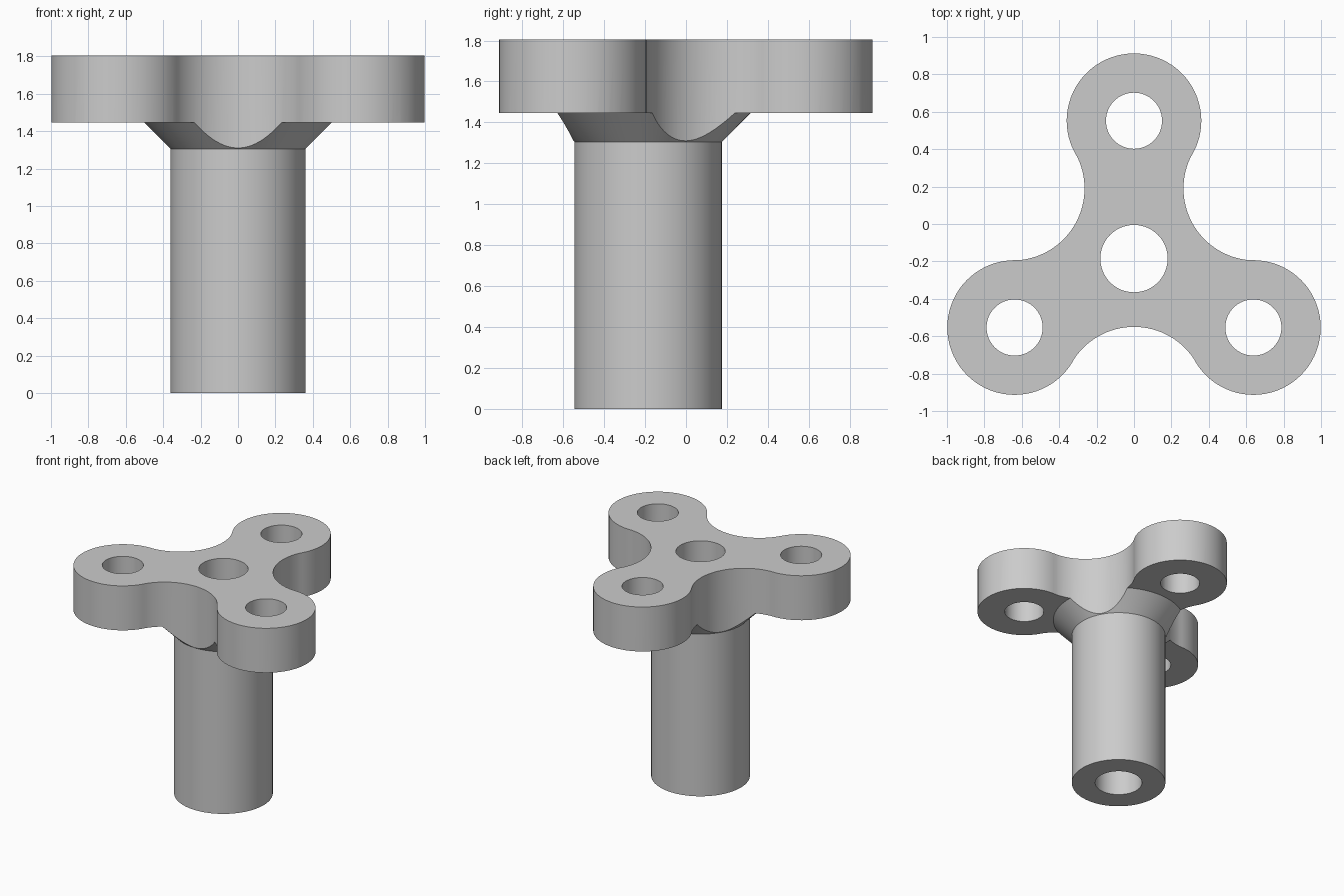
import bpy, bmesh
from math import sin, cos, pi, radians
from mathutils import Vector

if "Cube" in bpy.data.objects:
    bpy.data.objects.remove(bpy.data.objects["Cube"], do_unlink=True)

HUB = Vector((0, -0.185, 0))
ARM, LOBE, FILLET = 0.737, 0.36, 0.385     # arm length, lobe and valley radii
VALLEY = 0.365 + FILLET                    # distance to the valley circle centres
TOP, PLATE_BASE, STEM_TOP = 1.805, 1.447, 1.305


def polar(radius, angle):
    return Vector((radius * cos(angle), radius * sin(angle), 0))


def new_object(name, bm):
    bmesh.ops.recalc_face_normals(bm, faces=bm.faces)
    mesh = bpy.data.meshes.new(name)
    bm.to_mesh(mesh)
    bm.free()
    obj = bpy.data.objects.new(name, mesh)
    bpy.context.collection.objects.link(obj)
    return obj


def extrude_outline(name, points, z0, z1):
    bm = bmesh.new()
    face = bm.faces.new([bm.verts.new((p.x, p.y, z0)) for p in points])
    ext = bmesh.ops.extrude_face_region(bm, geom=[face])
    verts = [g for g in ext["geom"] if isinstance(g, bmesh.types.BMVert)]
    bmesh.ops.translate(bm, verts=verts, vec=(0, 0, z1 - z0))
    return new_object(name, bm)


def lathe(name, profile, steps=128):
    bm = bmesh.new()
    rings = [[bm.verts.new(HUB + polar(r, 2 * pi * i / steps) + Vector((0, 0, z)))
              for i in range(steps)] for r, z in profile]
    for a, b in zip(rings, rings[1:]):
        for i in range(steps):
            j = (i + 1) % steps
            bm.faces.new((a[i], a[j], b[j], b[i]))
    bm.faces.new(rings[0])
    bm.faces.new(rings[-1])
    return new_object(name, bm)


def combine(obj, cutter, operation):
    cutter.hide_render = True
    mod = obj.modifiers.new(operation.title(), "BOOLEAN")
    mod.object, mod.operation, mod.solver = cutter, operation, "EXACT"
    bpy.context.view_layer.objects.active = obj
    bpy.ops.object.modifier_apply(modifier=mod.name)
    bpy.data.objects.remove(cutter, do_unlink=True)


# Three-lobed outline: a round lobe, then a tangent valley arc, three times
outline = []
for k in range(3):
    arm = pi / 2 + k * 2 * pi / 3
    lobe, valley = HUB + polar(ARM, arm), HUB + polar(VALLEY, arm + pi / 3)
    after = HUB + polar(ARM, arm + 2 * pi / 3)
    to_valley = valley - lobe
    half = (to_valley.to_2d().angle_signed(polar(1, arm).to_2d()))
    half = abs(half)
    for i in range(49):
        outline.append(lobe + polar(LOBE, arm - half + 2 * half * i / 48))
    a = lobe - valley
    sweep = a.angle(after - valley)
    inward = arm + pi / 3 + pi
    for i in range(1, 32):
        outline.append(valley + polar(FILLET, inward + sweep * (0.5 - i / 32)))

# Handle: the lobed prism trimmed to a stem, a flared neck and a plate
knob = extrude_outline("three_lobed_knob", outline, -0.1, TOP + 0.1)
flare = 0.36 + PLATE_BASE - STEM_TOP
combine(knob, lathe("turned_shape", [(0.36, 0), (0.36, STEM_TOP), (flare, PLATE_BASE),
                                     (1.5, PLATE_BASE), (1.5, TOP)]), "INTERSECT")

# Bore through the stem and one hole in each lobe
holes = [(HUB, 0.18)] + [(HUB + polar(ARM, pi / 2 + k * 2 * pi / 3), 0.15) for k in range(3)]
for centre, radius in holes:
    circle = [centre + polar(radius, 2 * pi * i / 64) for i in range(64)]
    combine(knob, extrude_outline("hole_cutter", circle, -0.2, 2), "DIFFERENCE")

# Plain grey finish
grey = bpy.data.materials.new("plain_grey")
grey.use_nodes = True
colour = (0.6, 0.6, 0.6, 1)
grey.diffuse_color = colour
grey.node_tree.nodes["Principled BSDF"].inputs["Base Color"].default_value = colour
knob.data.materials.clear()
knob.data.materials.append(grey)

bpy.ops.object.select_all(action="DESELECT")
knob.select_set(True)
bpy.context.view_layer.objects.active = knob
bpy.ops.object.shade_smooth_by_angle(angle=radians(30))
